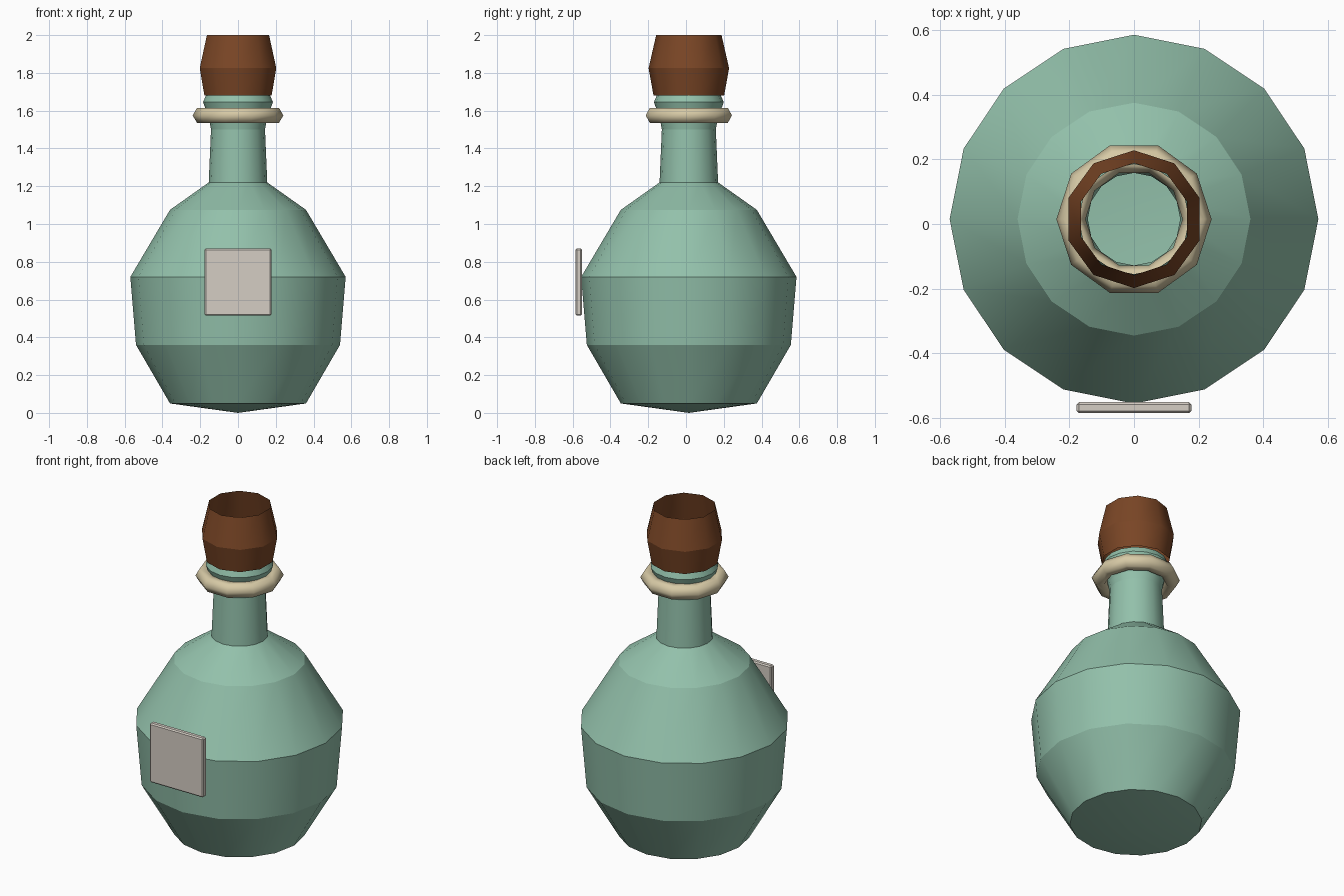
import bpy, bmesh, math

if "Cube" in bpy.data.objects:
    bpy.data.objects.remove(bpy.data.objects["Cube"])

CY = 0.015  # shared axis of the round parts


def material(name, rgb):
    m = bpy.data.materials.new(name)
    m.diffuse_color = (*rgb, 1)
    m.use_nodes = True
    m.node_tree.nodes["Principled BSDF"].inputs["Base Color"].default_value = m.diffuse_color
    return m


def finish(bm, name, mat):
    me = bpy.data.meshes.new(name)
    bm.to_mesh(me)
    bm.free()
    me.materials.append(mat)
    ob = bpy.data.objects.new(name, me)
    bpy.context.collection.objects.link(ob)
    return ob


def lathe(name, profile, sides, mat, start=0.0, closed=False):
    """Revolve (radius, height) points; round sides smooth, bands crisp."""
    bm = bmesh.new()
    rings = []
    for r, z in profile:
        n = 1 if r == 0 else sides
        rings.append([bm.verts.new((r * math.cos(start + math.tau * i / sides),
                                    CY + r * math.sin(start + math.tau * i / sides), z))
                      for i in range(n)])
    pairs = list(zip(rings, rings[1:]))
    if closed:
        pairs.append((rings[-1], rings[0]))
    for a, b in pairs:
        for i in range(sides):
            j = (i + 1) % sides
            if len(a) == 1:
                f = bm.faces.new((a[0], b[j], b[i]))
            else:
                f = bm.faces.new((a[i], a[j], b[j], b[i]))
            f.smooth = True
    for e in bm.edges:
        if abs(e.verts[0].co.z - e.verts[1].co.z) < 1e-5 and not closed:
            e.smooth = False
    return finish(bm, name, mat)


glass = material("green glass", (0.29, 0.53, 0.405))
brown = material("brown cork", (0.195, 0.061, 0.019))
cream = material("cream cord", (0.68, 0.59, 0.38))
paper = material("pale label", (0.66, 0.61, 0.55))

# Bottle body, open into the neck
lathe("bottle_body", [(0, 0), (0.36, 0.05), (0.54, 0.36), (0.57, 0.72),
                      (0.36, 1.075), (0.155, 1.22)], 16, glass)

# Neck flaring into the lip
lathe("bottle_neck", [(0.155, 1.22), (0.143, 1.50), (0.15, 1.54), (0.172, 1.61),
                      (0.185, 1.645), (0.17, 1.68)], 16, glass)

# Stopper: hollow barrel with open ends
lathe("stopper", [(0.187, 1.68), (0.213, 1.825), (0.173, 2.0)], 10, brown,
      start=math.pi / 2)

# Cord ring round the neck, hexagonal section
lathe("neck_ring", [(0.195 + 0.045 * math.cos(math.tau * k / 6),
                     1.575 + 0.045 * math.sin(math.tau * k / 6)) for k in range(6)],
      10, cream, closed=True)

# Square label plate with softened edges
bm = bmesh.new()
bmesh.ops.create_cube(bm, size=1)
for v in bm.verts:
    v.co = (v.co.x * 0.355, -0.568 + v.co.y * 0.034, 0.6925 + v.co.z * 0.355)
bmesh.ops.bevel(bm, geom=bm.edges[:], offset=0.007, segments=1, affect='EDGES')
finish(bm, "front_label", paper)
